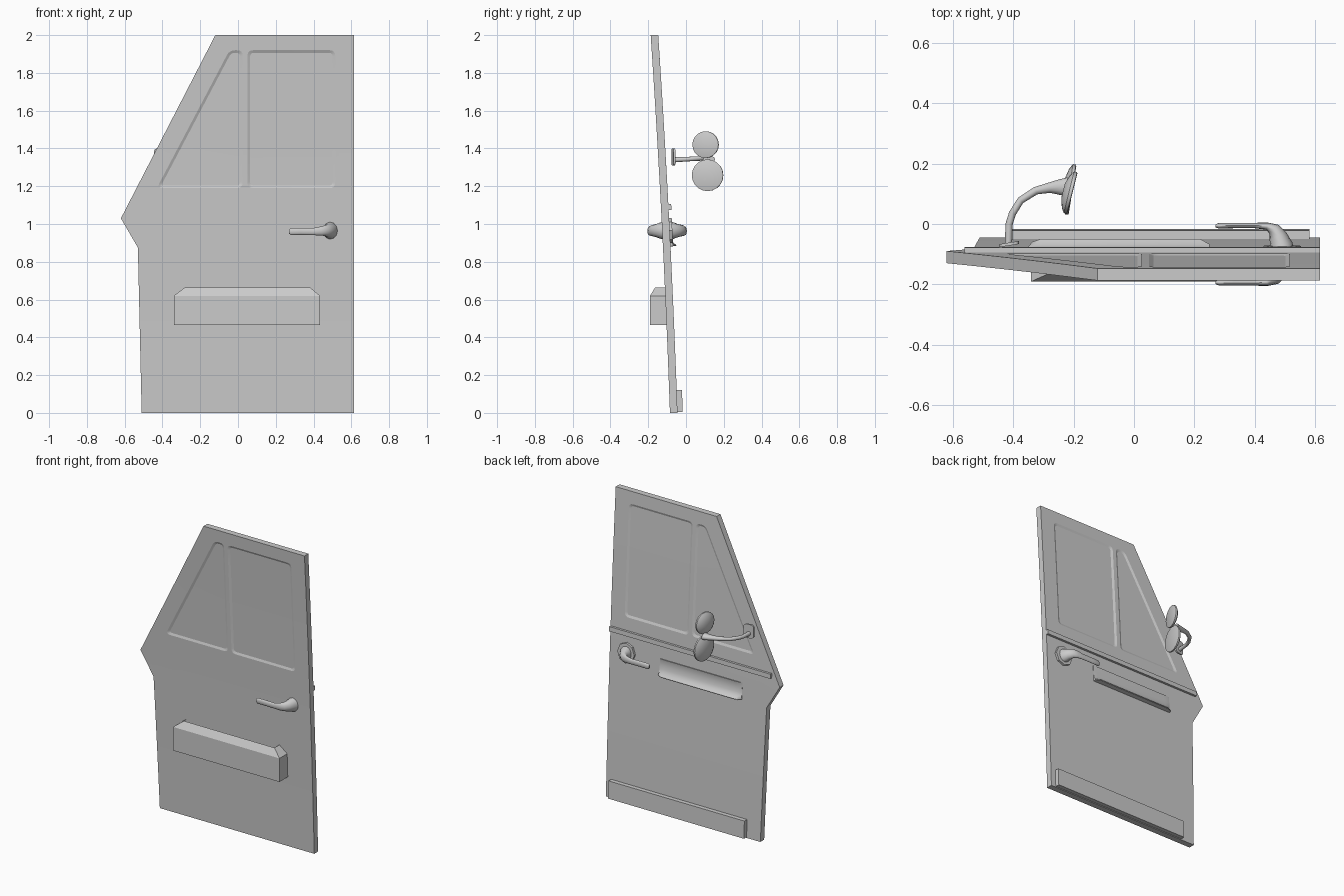
import bpy, bmesh, math
from mathutils import Vector, Matrix

cube = bpy.data.objects.get("Cube")
if cube:
    bpy.data.objects.remove(cube, do_unlink=True)

grey = bpy.data.materials.new("plain grey")
grey.use_nodes = True
grey.diffuse_color = (0.6, 0.6, 0.6, 1)
grey.node_tree.nodes["Principled BSDF"].inputs["Base Color"].default_value = (0.6, 0.6, 0.6, 1)

THICK = 0.04


def lean(z):
    """Depth of the gently curved inner door skin at height z."""
    return -0.085 - 0.035 * z - 0.008 * z * z


def finish(name, bm, angle=35):
    bmesh.ops.recalc_face_normals(bm, faces=bm.faces[:])
    mesh = bpy.data.meshes.new(name)
    bm.to_mesh(mesh)
    bm.free()
    mesh.materials.append(grey)
    ob = bpy.data.objects.new(name, mesh)
    bpy.context.collection.objects.link(ob)
    bpy.ops.object.select_all(action='DESELECT')
    ob.select_set(True)
    bpy.context.view_layer.objects.active = ob
    bpy.ops.object.shade_smooth_by_angle(angle=math.radians(angle))


def ring_verts(bm, points):
    return [bm.verts.new(p) for p in points]


def bridge(bm, a, b):
    """Join two vertex rings with quads."""
    for i in range(len(a)):
        j = (i + 1) % len(a)
        bm.faces.new((a[i], a[j], b[j], b[i]))


def loft(bm, rings):
    """Join rings of points with quads and close both ends."""
    loops = [ring_verts(bm, r) for r in rings]
    for a, b in zip(loops, loops[1:]):
        bridge(bm, a, b)
    bm.faces.new(loops[0])
    bm.faces.new(loops[-1])


def flat(outline, y):
    return [(x, y, z) for x, z in outline]


def rect(x0, x1, z0, z1):
    return [(x0, z0), (x1, z0), (x1, z1), (x0, z1)]


def bend(bm):
    """Lean a flat panel to the door curve."""
    for v in bm.verts:
        v.co.y += lean(v.co.z)


def rounded(outline, r):
    """Round every corner of an outline with a short curve."""
    pts = [Vector(p) for p in outline]
    out = []
    for i, p in enumerate(pts):
        a = p + (pts[i - 1] - p).normalized() * r
        b = p + (pts[(i + 1) % len(pts)] - p).normalized() * r
        for k in range(5):
            t = k / 4
            out.append(a * (1 - t) ** 2 + p * 2 * t * (1 - t) + b * t * t)
    return out


def inset(outline, d):
    """Move each side of a counter-clockwise outline inward by d."""
    pts = [Vector(p) for p in outline]
    out = []
    for i, p in enumerate(pts):
        e1 = (p - pts[i - 1]).normalized()
        e2 = (pts[(i + 1) % len(pts)] - p).normalized()
        n1, n2 = Vector((-e1.y, e1.x)), Vector((-e2.y, e2.x))
        out.append(p + (n1 + n2) * d / (1 + n1.dot(n2)))
    return out


# Door slab: two skins, each with shallow recessed window panels
outline = [(-0.51, 0), (0.615, 0), (0.615, 2), (-0.12, 2), (-0.62, 1.03), (-0.53, 0.875)]
windows = [rect(0.05, 0.515, 1.19, 1.92),
           [(-0.43, 1.19), (0.025, 1.19), (0.025, 1.92), (-0.045, 1.92)]]
bm = bmesh.new()
rims = []
for skin, way in ((0, 1), (THICK, -1)):
    rims.append(ring_verts(bm, flat(outline, skin)))
    loops = [rims[-1]]
    for win in windows:
        edge = ring_verts(bm, flat(rounded(win, 0.03), skin))
        floor = ring_verts(bm, flat(rounded(inset(win, 0.014), 0.02), skin + way * 0.006))
        bridge(bm, edge, floor)
        bm.faces.new(floor)
        loops.append(edge)
    edges = []
    for loop in loops:
        for i, v in enumerate(loop):
            w = loop[i - 1]
            edges.append(bm.edges.get((v, w)) or bm.edges.new((v, w)))
    bmesh.ops.triangle_fill(bm, use_beauty=True, edges=edges, normal=(0, 1, 0))
bridge(bm, rims[0], rims[1])
for i in range(1, 10):
    bmesh.ops.bisect_plane(bm, geom=bm.verts[:] + bm.edges[:] + bm.faces[:],
                           plane_co=(0, 0, i / 5), plane_no=(0, 0, 1))
bend(bm)
finish("door_panel", bm, 15)

# Belt moulding and sill strip on the outer skin
for name, box, depth in (("belt_moulding", rect(-0.56, 0.615, 1.075, 1.105), 0.015),
                         ("sill_strip", rect(-0.41, 0.58, 0.005, 0.12), 0.028)):
    bm = bmesh.new()
    loft(bm, [flat(box, THICK - 0.005), flat(box, THICK + depth)])
    bend(bm)
    finish(name, bm)

# Pocket on the inner skin, open at the top and against the door
bm = bmesh.new()
rings = []
for x0, x1, y, z in ((-0.34, 0.435, -0.19, 0.465), (-0.34, 0.435, -0.19, 0.62),
                     (-0.28, 0.38, -0.163, 0.665)):
    back = lean(z) + 0.005
    rings.append([(x0, y, z), (x1, y, z), (x1, back, z), (x0, back, z)])
loft(bm, rings)
openings = [f for f in bm.faces
            if all(v.co.y > -0.15 for v in f.verts) or all(v.co.z > 0.66 for v in f.verts)]
bmesh.ops.delete(bm, geom=openings, context='FACES_ONLY')
finish("door_pocket", bm, 20)

# Scooped hand recess with a protruding lower lip
bm = bmesh.new()
section = [(0.006, 0.99), (0.002, 0.975), (0.002, 0.95), (0.005, 0.925), (0.014, 0.903),
           (0.032, 0.888), (0.03, 0.884), (-0.01, 0.88), (-0.01, 0.988)]
rings = []
for x, s in ((-0.35, 0.25), (-0.335, 0.75), (-0.31, 1), (0.22, 1), (0.25, 0.5)):
    rings.append([(x, lean(z) + THICK + d * (s if d > 0 else 1), z) for d, z in section])
loft(bm, rings)
finish("hand_scoop", bm, 50)


def tube(name, stations, sides=12):
    """Sweep an oval through (x, y, z, half width, half height) stations."""
    bm = bmesh.new()
    pts = [Vector(s[:3]) for s in stations]
    rings = []
    for i, s in enumerate(stations):
        t = pts[min(i + 1, len(pts) - 1)] - pts[max(i - 1, 0)]
        side = Vector((t.y, -t.x, 0)).normalized()
        rings.append([pts[i] + side * s[3] * math.cos(a) + Vector((0, 0, s[4] * math.sin(a)))
                      for a in (2 * math.pi * k / sides for k in range(sides))])
    loft(bm, rings)
    finish(name, bm, 50)


# Matching lever handles, outside and inside
lever = [(0.49, -0.1, 0.965, 0.042, 0.048), (0.487, -0.07, 0.965, 0.038, 0.045),
         (0.476, -0.04, 0.965, 0.03, 0.034), (0.463, -0.018, 0.965, 0.021, 0.029),
         (0.44, -0.007, 0.963, 0.012, 0.024), (0.40, -0.005, 0.96, 0.009, 0.019),
         (0.33, -0.005, 0.961, 0.009, 0.019), (0.28, -0.006, 0.96, 0.009, 0.019),
         (0.27, -0.006, 0.96, 0.005, 0.011)]
tube("outer_handle", lever)
tube("inner_handle", [(x, -0.2 - y, z, a, b) for x, y, z, a, b in lever])

# Escutcheon behind the outer handle
bm = bmesh.new()
ring = [(0.49 + 0.062 * math.cos(k * math.pi / 4), 0.965 + 0.066 * math.sin(k * math.pi / 4))
        for k in range(8)]
loft(bm, [flat(ring, THICK - 0.005), flat(ring, THICK + 0.014)])
bend(bm)
finish("handle_plate", bm)

# Mirror foot, turned slightly, and curved arm
bm = bmesh.new()
foot = rounded(rect(-0.445, -0.38, 1.31, 1.4), 0.02)
loft(bm, [flat(foot, -0.071), flat(foot, -0.061)])
for v in bm.verts:
    v.co.y += 0.16 * (v.co.x + 0.41)
finish("mirror_foot", bm)
tube("mirror_arm", [(-0.415, -0.066, 1.34, 0.012, 0.014), (-0.413, 0.0, 1.343, 0.012, 0.012),
                    (-0.402, 0.035, 1.345, 0.012, 0.012), (-0.375, 0.078, 1.347, 0.012, 0.012),
                    (-0.325, 0.11, 1.348, 0.013, 0.013), (-0.28, 0.12, 1.345, 0.017, 0.015),
                    (-0.245, 0.122, 1.342, 0.026, 0.018), (-0.22, 0.122, 1.342, 0.032, 0.02)])

# Two round mirror heads, domed on the arm side
for name, y, z, r, turn in (("upper_mirror", 0.105, 1.42, 0.071, -14),
                            ("lower_mirror", 0.115, 1.258, 0.084, -9)):
    bm = bmesh.new()
    place = Matrix.Translation((-0.215, y, z)) @ Matrix.Rotation(math.radians(turn), 4, 'Z')
    loft(bm, [[place @ Vector((h, k * r * math.cos(a), k * r * math.sin(a)))
               for a in (2 * math.pi * i / 20 for i in range(20))]
              for h, k in ((-0.02, 0.35), (-0.01, 0.8), (0, 1), (0.01, 1), (0.012, 0.94))])
    finish(name, bm, 40)
